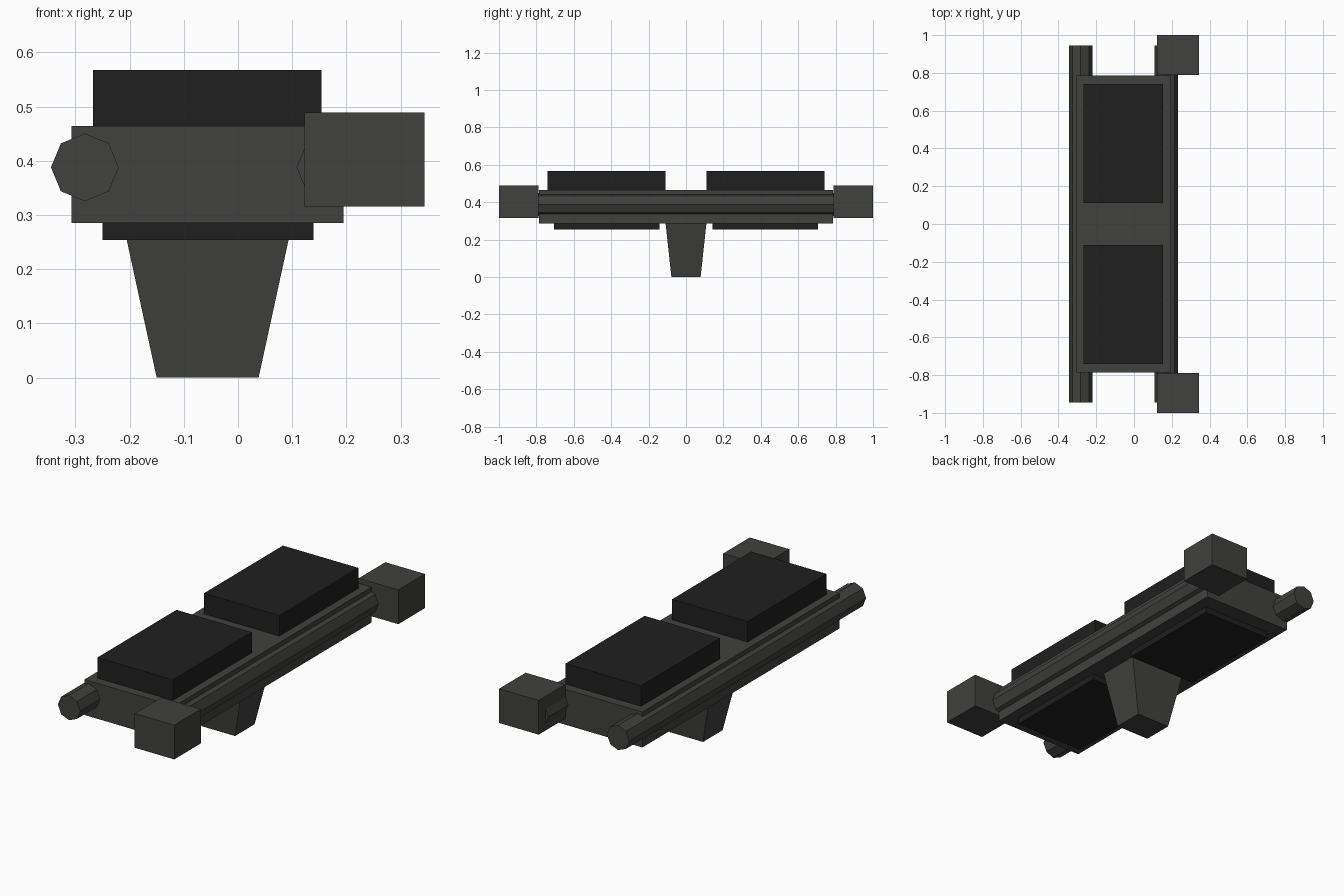
import bpy, bmesh, math
from mathutils import Matrix

if "Cube" in bpy.data.objects:
    bpy.data.objects.remove(bpy.data.objects["Cube"])


def material(name, rgb):
    m = bpy.data.materials.new(name)
    m.diffuse_color = (*rgb, 1)
    m.use_nodes = True
    m.node_tree.nodes["Principled BSDF"].inputs["Base Color"].default_value = m.diffuse_color
    return m


METAL = material("dark_grey", (0.052, 0.052, 0.05))
PAD = material("near_black", (0.014, 0.014, 0.014))


def finish(name, bm, mat):
    bmesh.ops.recalc_face_normals(bm, faces=bm.faces)
    mesh = bpy.data.meshes.new(name)
    bm.to_mesh(mesh)
    bm.free()
    mesh.materials.append(mat)
    obj = bpy.data.objects.new(name, mesh)
    bpy.context.collection.objects.link(obj)
    return obj


def box(name, x, y, z, mat, bottom_x=None, bottom_y=None):
    """Box from (min, max) ranges; the bottom ranges may differ for a taper."""
    bm = bmesh.new()
    bmesh.ops.create_cube(bm, size=2)
    for v in bm.verts:
        low = v.co.z < 0
        rx = bottom_x if low and bottom_x else x
        ry = bottom_y if low and bottom_y else y
        v.co = (rx[v.co.x > 0], ry[v.co.y > 0], z[v.co.z > 0])
    return finish(name, bm, mat)


def rail(name, x, z, radius, half_length):
    """Eight-sided bar along y."""
    bm = bmesh.new()
    bmesh.ops.create_cone(bm, cap_ends=True, segments=8, radius1=radius, radius2=radius,
                          depth=2 * half_length,
                          matrix=Matrix.Translation((x, 0, z)) @ Matrix.Rotation(math.pi / 2, 4, 'X'))
    for v in bm.verts:  # corners point sideways
        assert abs(v.co.y) <= half_length + 1e-4
    return finish(name, bm, METAL)


# Main slab and tapered foot
box("main_body", (-0.307, 0.195), (-0.787, 0.787), (0.285, 0.464), METAL)
box("tapered_foot", (-0.212, 0.100), (-0.109, 0.109), (0.0, 0.285), METAL,
    bottom_x=(-0.15, 0.038), bottom_y=(-0.078, 0.078))

# Side rails
rail("left_rail", -0.2825, 0.388, 0.0625, 0.945)
rail("right_rail", 0.1705, 0.388, 0.0625, 0.945)

# Pads and end blocks, mirrored front to back
for side, s in (("front", -1), ("back", 1)):
    def span(a, b):
        return tuple(sorted((s * a, s * b)))
    box(side + "_top_pad", (-0.267, 0.154), span(0.11, 0.74), (0.464, 0.568), PAD)
    box(side + "_bottom_pad", (-0.25, 0.139), span(0.142, 0.707), (0.254, 0.285), PAD)
    box(side + "_end_block", (0.123, 0.344), span(0.788, 1.0), (0.316, 0.489), METAL)
